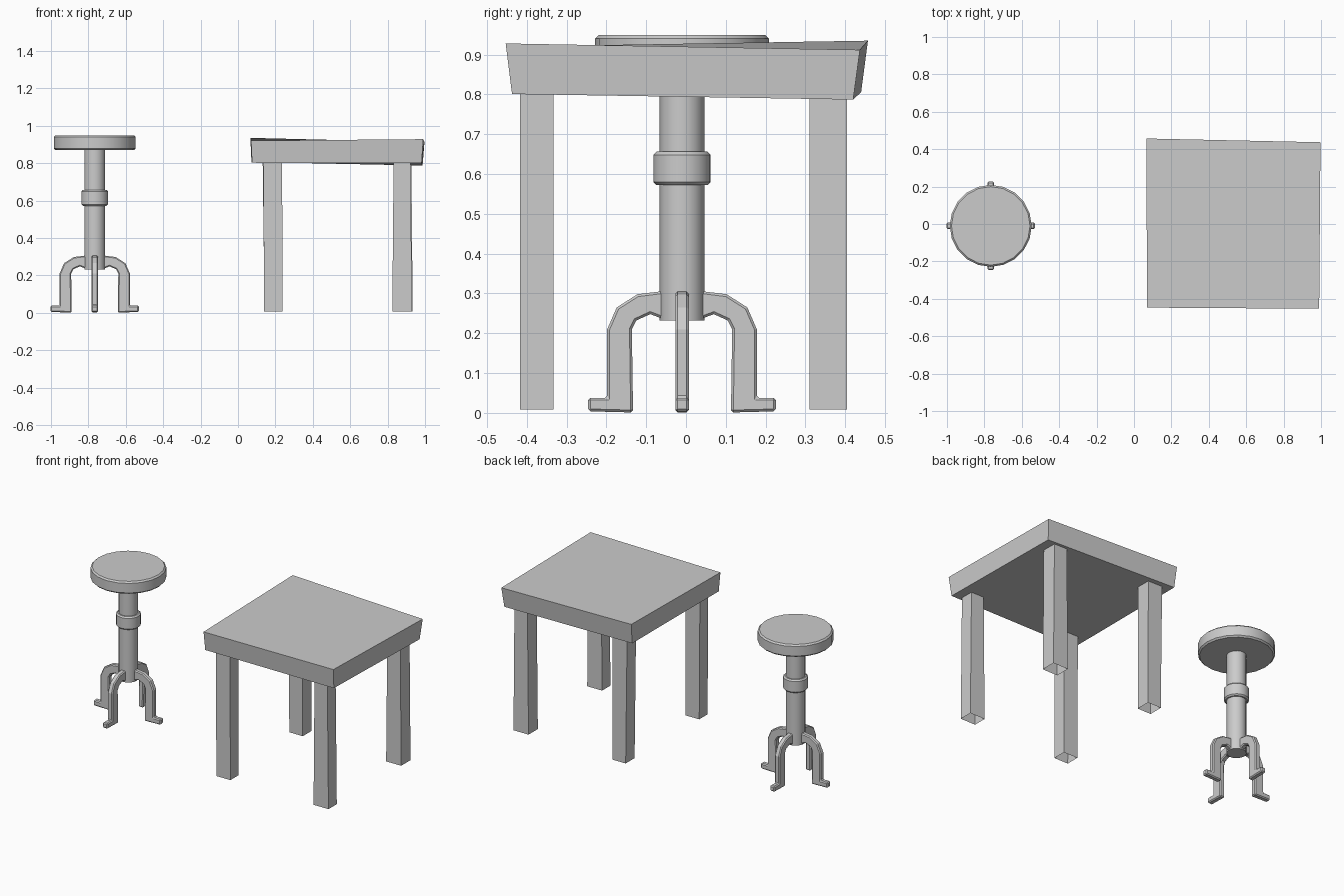
import bpy
import bmesh
import math
from mathutils import Matrix, Vector

if "Cube" in bpy.data.objects:
    bpy.data.objects.remove(bpy.data.objects["Cube"], do_unlink=True)

grey = bpy.data.materials.new("plain grey")
grey.use_nodes = True
grey.diffuse_color = (0.6, 0.6, 0.6, 1)
grey.node_tree.nodes["Principled BSDF"].inputs["Base Color"].default_value = (0.6, 0.6, 0.6, 1)

STOOL = Vector((-0.766, -0.01, 0))


def finish(bm, name, smooth=False, bevel=0):
    bmesh.ops.recalc_face_normals(bm, faces=bm.faces)
    mesh = bpy.data.meshes.new(name)
    bm.to_mesh(mesh)
    bm.free()
    obj = bpy.data.objects.new(name, mesh)
    bpy.context.collection.objects.link(obj)
    mesh.materials.append(grey)
    if bevel:
        mod = obj.modifiers.new("soft edges", "BEVEL")
        mod.width = bevel
        mod.segments = 1
        mod.limit_method = "ANGLE"
        mod.angle_limit = math.radians(50)
    if smooth:
        bpy.ops.object.select_all(action="DESELECT")
        obj.select_set(True)
        bpy.context.view_layer.objects.active = obj
        bpy.ops.object.shade_smooth_by_angle(angle=math.radians(30))
    return obj


def disc(name, radius, low, high, bevel=0, sides=20):
    """Upright cylinder on the stool axis."""
    bm = bmesh.new()
    bmesh.ops.create_cone(bm, cap_ends=True, segments=sides, radius1=radius,
                          radius2=radius, depth=high - low)
    bmesh.ops.translate(bm, verts=bm.verts, vec=STOOL + Vector((0, 0, (low + high) / 2)))
    return finish(bm, name, True, bevel)


def block(name, bottom, top, open_ends=False):
    """Six-sided block between two four-cornered loops."""
    bm = bmesh.new()
    lo = [bm.verts.new(p) for p in bottom]
    hi = [bm.verts.new(p) for p in top]
    for i in range(4):
        j = (i + 1) % 4
        bm.faces.new((lo[i], lo[j], hi[j], hi[i]))
    if not open_ends:
        bm.faces.new(lo[::-1])
        bm.faces.new(hi)
    return finish(bm, name)


def rectangle(x0, x1, y0, y1, z):
    return [(x0, y0, z), (x1, y0, z), (x1, y1, z), (x0, y1, z)]


# Stool seat, column and collar
disc("stool_seat", 0.219, 0.87, 0.949, 0.009)
disc("stool_column", 0.056, 0.232, 0.88)
disc("stool_collar", 0.072, 0.572, 0.656, 0.008)

# Four arched stool legs with outward feet: (distance from axis, height)
leg_profile = [(0.03, 0.303), (0.055, 0.305), (0.112, 0.298), (0.164, 0.265),
               (0.188, 0.21), (0.188, 0.038), (0.236, 0.038), (0.236, 0.004),
               (0.123, 0.001), (0.126, 0.21), (0.115, 0.232), (0.08, 0.248),
               (0.05, 0.237), (0.03, 0.237)]
HALF = 0.017
for i, side in enumerate(("left", "back", "right", "front")):
    bm = bmesh.new()
    face = bm.faces.new([bm.verts.new((r, -HALF, z)) for r, z in leg_profile])
    out = bmesh.ops.extrude_face_region(bm, geom=[face])
    moved = [v for v in out["geom"] if isinstance(v, bmesh.types.BMVert)]
    bmesh.ops.translate(bm, verts=moved, vec=(0, 2 * HALF, 0))
    bmesh.ops.transform(bm, verts=bm.verts,
                        matrix=Matrix.Translation(STOOL) @ Matrix.Rotation(i * math.pi / 2, 4, "Z"))
    finish(bm, "stool_leg_" + side, bevel=0.006)

# Slightly crooked table top, flaring upward
block("table_top",
      [(0.075, -0.437, 0.802), (0.982, -0.437, 0.801), (0.987, 0.42, 0.787), (0.072, 0.44, 0.806)],
      [(0.07, -0.447, 0.92), (0.99, -0.453, 0.928), (0.997, 0.437, 0.912), (0.066, 0.457, 0.935)])

# Hollow table legs: x range, y range at the floor, and at the top
legs = {
    "front_right": ((0.14, 0.238), (-0.417, -0.333), (0.135, 0.236)),
    "front_left": ((0.825, 0.93), (-0.417, -0.333), (0.832, 0.922)),
    "back_right": ((0.142, 0.236), (0.315, 0.405), (0.132, 0.234)),
    "back_left": ((0.828, 0.934), (0.31, 0.404), (0.836, 0.927)),
}
for side, (foot, depth, head) in legs.items():
    block("table_leg_" + side, rectangle(*foot, *depth, 0.008),
          rectangle(*head, *depth, 0.81), open_ends=True)
